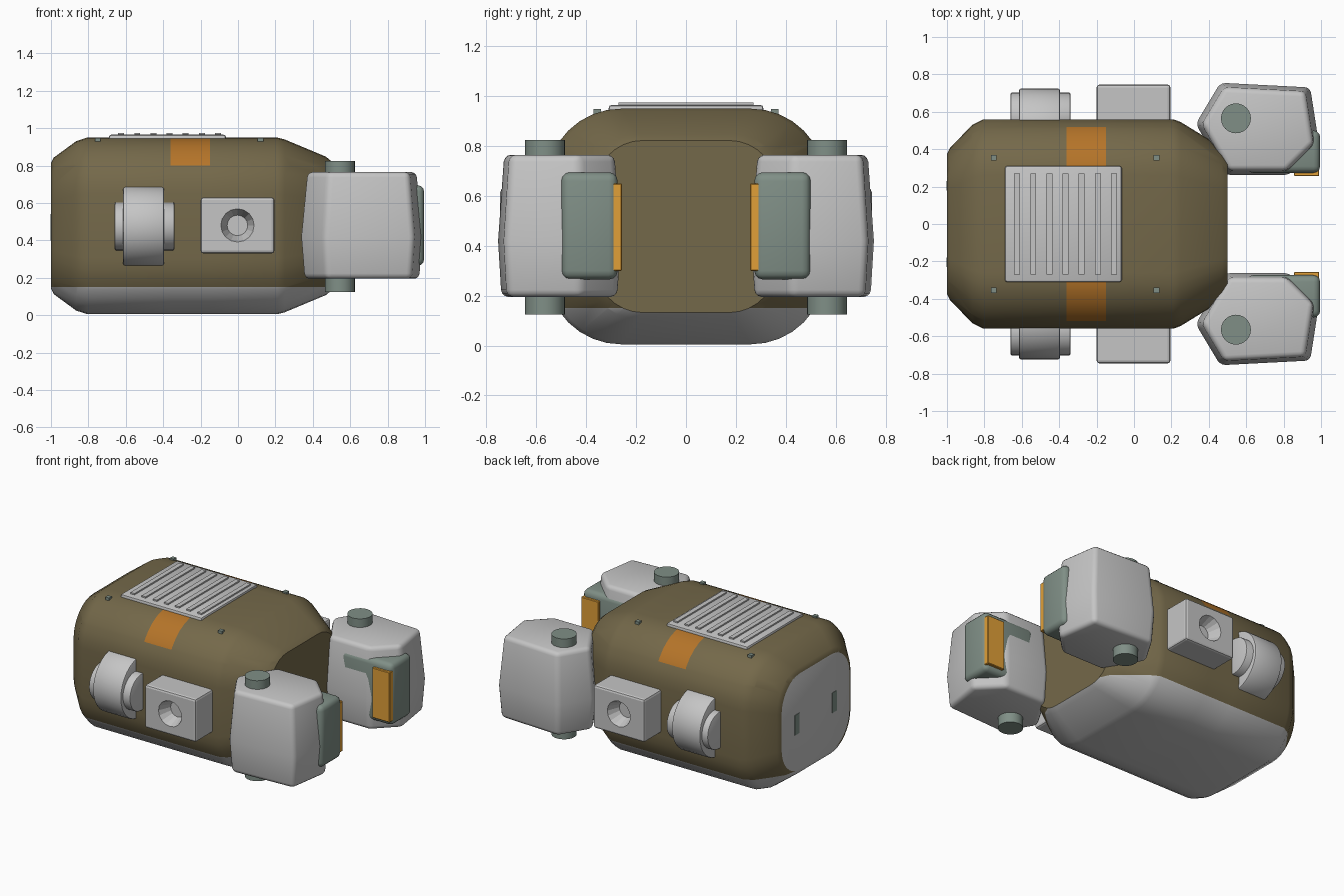
import bpy, bmesh, math
from mathutils import Vector, Matrix

cube = bpy.data.objects.get("Cube")
if cube:
    bpy.data.objects.remove(cube, do_unlink=True)


def material(name, rgb):
    m = bpy.data.materials.new(name)
    m.use_nodes = True
    m.diffuse_color = (*rgb, 1)
    m.node_tree.nodes["Principled BSDF"].inputs["Base Color"].default_value = (*rgb, 1)
    return m


OLIVE = material("olive", (0.175, 0.14, 0.068))
GREY = material("light grey", (0.56, 0.56, 0.56))
GREEN = material("grey green", (0.215, 0.275, 0.24))
ORANGE = material("orange", (0.75, 0.35, 0.04))
STRIPE = material("stripe orange", (0.46, 0.175, 0.022))


def finish(name, bm, mats, bevel=0, segments=2):
    """Turn a bmesh into a shaded object with an optional applied bevel."""
    bmesh.ops.recalc_face_normals(bm, faces=bm.faces)
    if bevel:
        sharp = [e for e in bm.edges if e.calc_face_angle(0) > math.radians(25)]
        bmesh.ops.bevel(bm, geom=sharp, offset=bevel, segments=segments,
                        profile=0.5, affect='EDGES', clamp_overlap=True)
    me = bpy.data.meshes.new(name)
    bm.to_mesh(me)
    bm.free()
    for m in mats:
        me.materials.append(m)
    ob = bpy.data.objects.new(name, me)
    bpy.context.collection.objects.link(ob)
    bpy.ops.object.select_all(action='DESELECT')
    bpy.context.view_layer.objects.active = ob
    ob.select_set(True)
    bpy.ops.object.shade_smooth_by_angle(angle=math.radians(32))
    return ob


def box(name, lo, hi, mat, bevel=0, segments=2):
    lo, hi = Vector(lo), Vector(hi)
    bm = bmesh.new()
    bmesh.ops.create_cube(bm, size=1, matrix=Matrix.Translation((lo + hi) / 2)
                          @ Matrix.Diagonal((*(hi - lo), 1)))
    return finish(name, bm, [mat], bevel, segments)


def cylinder(name, centre, r, depth, axis, mat, r2=None, sides=32, bevel=0):
    bm = bmesh.new()
    turn = Vector((0, 0, 1)).rotation_difference(Vector(axis)).to_matrix().to_4x4()
    bmesh.ops.create_cone(bm, cap_ends=True, segments=sides, radius1=r,
                          radius2=r if r2 is None else r2, depth=depth,
                          matrix=Matrix.Translation(centre) @ turn)
    return finish(name, bm, [mat], bevel)


def loft(rings):
    """Skin closed rings of points and cap both ends."""
    bm = bmesh.new()
    rows = [[bm.verts.new(p) for p in ring] for ring in rings]
    n = len(rows[0])
    for a, b in zip(rows, rows[1:]):
        for i in range(n):
            j = (i + 1) % n
            bm.faces.new((a[i], a[j], b[j], b[i]))
    bm.faces.new(rows[0])
    bm.faces.new(rows[-1])
    return bm


# Body: rounded rectangle section, tapered at both ends
def section(x, hy, hz, steps=8):
    pts = []
    for q, (sy, sz) in enumerate(((1, 1), (-1, 1), (-1, -1), (1, -1))):
        for k in range(steps + 1):
            a = math.pi / 2 * (q + k / steps)
            y = (sy * 0.26 + 0.3 * math.cos(a)) / 0.56
            z = (sz * 0.1725 + 0.3 * math.sin(a)) / 0.4725
            pts.append((x, y * hy, 0.4775 + z * hz))
    return pts


stations = ((-1, 0.375, 0.335), (-0.985, 0.405, 0.365), (-0.865, 0.53, 0.453),
            (-0.805, 0.56, 0.4725), (0.21, 0.56, 0.4725), (0.25, 0.545, 0.462),
            (0.47, 0.41, 0.37), (0.5, 0.375, 0.345))
body = loft([section(*s) for s in stations])
for co, no in (((0, 0, 0.15), (0, 0, 1)), ((0, 0, 0.8), (0, 0, 1)),
               ((-0.36, 0, 0), (1, 0, 0)), ((-0.15, 0, 0), (1, 0, 0))):
    bmesh.ops.bisect_plane(body, geom=body.verts[:] + body.edges[:] + body.faces[:],
                           plane_co=co, plane_no=no)
# Grey end cap and underside, orange roof stripe
for f in body.faces:
    c = f.calc_center_median()
    if c.x < -0.999 or (c.z < 0.15 and c.x < 0.499):
        f.material_index = 1
    elif c.z > 0.8 and -0.36 < c.x < -0.15:
        f.material_index = 2
finish("body", body, [OLIVE, GREY, STRIPE])

# Top vent with raised slats
box("vent_plate", (-0.69, -0.31, 0.92), (-0.065, 0.31, 0.965), GREY, 0.012)
for i in range(7):
    x = -0.625 + i * 0.0863
    box(f"vent_slat_{i + 1}", (x - 0.016, -0.27, 0.95), (x + 0.016, 0.27, 0.975), GREY)

# Claw plan outline, as drawn for the +y side
outline = ((0.33, 0.535), (0.462, 0.755), (0.942, 0.73),
           (0.99, 0.42), (0.83, 0.262), (0.49, 0.262))


def claw_ring(z, scale, s):
    cx, cy = 0.67, 0.51
    return [(cx + (x - cx) * scale, s * (cy + (y - cy) * scale), z) for x, y in outline]


def span(s, y0, y1):
    """Sorted y limits on side s."""
    return sorted((s * y0, s * y1))


for s, side in ((-1, "front"), (1, "back")):
    # Gripping claw with hinge pin, pad and contact plate
    claw = loft([claw_ring(0.195, 0.945, s), claw_ring(0.42, 1, s), claw_ring(0.765, 0.9, s)])
    finish(f"{side}_claw", claw, [GREY], 0.028, 3)
    cylinder(f"{side}_hinge_pin", (0.545, s * 0.565, 0.475), 0.08, 0.7, (0, 0, 1), GREEN, sides=24)
    a, b = span(s, 0.274, 0.5)
    box(f"{side}_claw_pad", (0.6, a, 0.265), (0.995, b, 0.695), GREEN, 0.035, 3)
    a, b = span(s, 0.256, 0.3)
    box(f"{side}_contact_plate", (0.855, a, 0.3), (0.99, b, 0.65), ORANGE, 0.004, 1)

    # Side roller and its hub
    cylinder(f"{side}_roller", (-0.505, s * 0.51, 0.475), 0.215, 0.22, (1, 0, 0), GREY, bevel=0.012)
    cylinder(f"{side}_roller_hub", (-0.5, s * 0.575, 0.475), 0.128, 0.32, (1, 0, 0), GREY, bevel=0.008)

    # Side box with a tapered round port
    a, b = span(s, 0.5, 0.745)
    port_box = box(f"{side}_port_box", (-0.2, a, 0.33), (0.195, b, 0.63), GREY, 0.015)
    port_box.data.shade_flat()
    cutter = cylinder(f"{side}_port_cutter", (-0.003, s * 0.71, 0.48), 0.055, 0.1,
                      (0, s, 0), GREY, r2=0.095, sides=16)
    cutter.data.shade_flat()
    cutter.hide_render = True
    cutter.hide_set(True)
    cut = port_box.modifiers.new("port", 'BOOLEAN')
    cut.operation = 'DIFFERENCE'
    cut.object = cutter
    cut.solver = 'EXACT'

    # Roof studs
    for x, end in ((-0.75, "rear"), (0.12, "fore")):
        a, b = span(s, 0.34, 0.37)
        box(f"{side}_{end}_stud", (x - 0.015, a, 0.9), (x + 0.015, b, 0.948), GREEN)

    # Marker plates on the end cap
    a, b = span(s, 0.18, 0.23)
    box(f"{side}_end_marker", (-1.003, a, 0.4), (-0.997, b, 0.54), GREEN)
